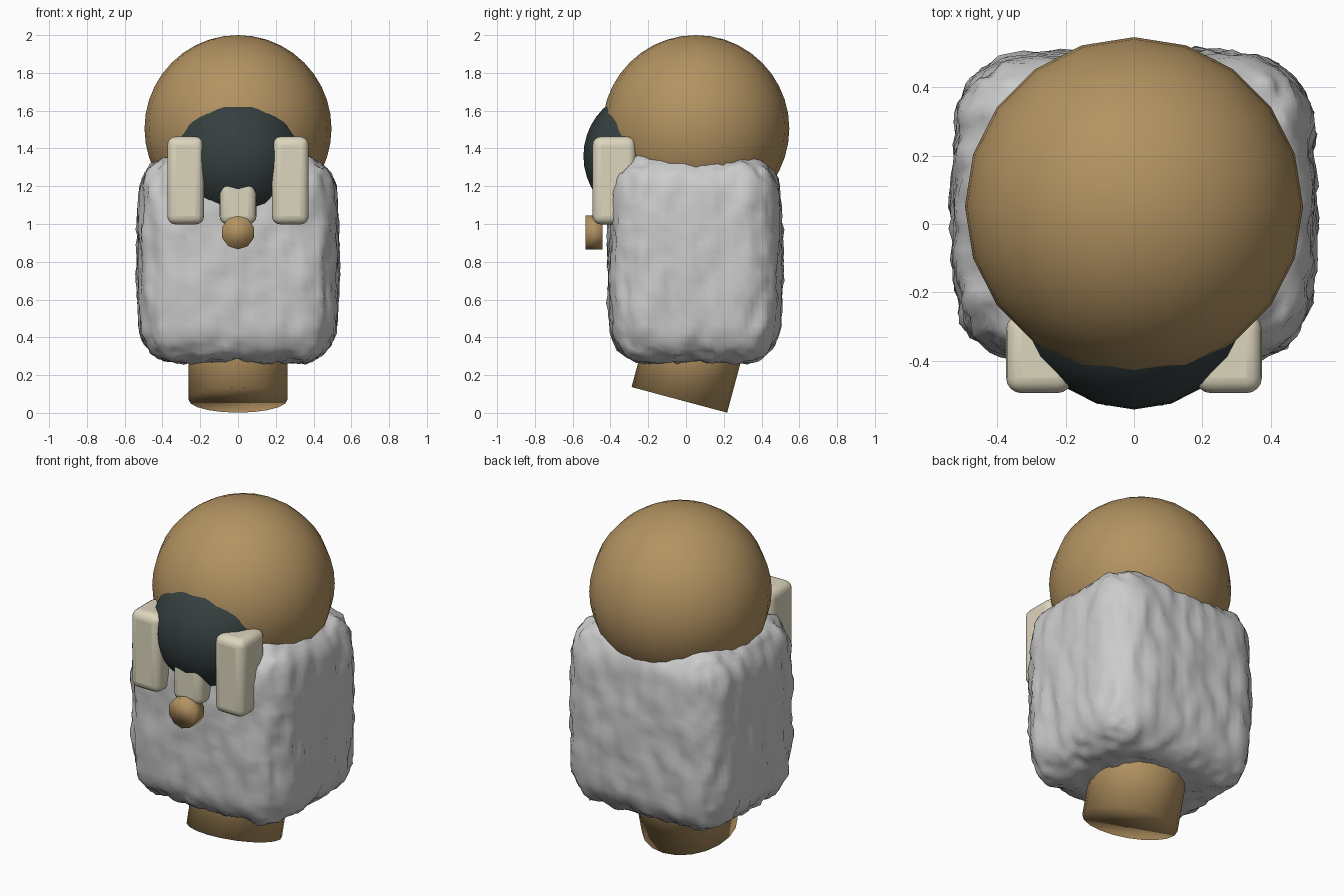
import bpy, bmesh, math
from mathutils import Vector, noise

if "Cube" in bpy.data.objects:
    bpy.data.objects.remove(bpy.data.objects["Cube"])


def material(name, rgb):
    m = bpy.data.materials.new(name)
    m.diffuse_color = (*rgb, 1)
    m.use_nodes = True
    m.node_tree.nodes["Principled BSDF"].inputs["Base Color"].default_value = m.diffuse_color
    return m


TAN = material("tan", (0.45, 0.29, 0.12))
CREAM = material("cream", (0.72, 0.67, 0.51))
DARK = material("dark", (0.036, 0.05, 0.05))


def finish(name, mat=None, angle=40):
    ob = bpy.context.object
    ob.name = name
    if mat:
        ob.data.materials.append(mat)
    bpy.ops.object.shade_smooth_by_angle(angle=math.radians(angle))
    return ob


def ball(name, r, loc, mat):
    bpy.ops.mesh.primitive_uv_sphere_add(segments=20, ring_count=20, radius=r, location=loc)
    return finish(name, mat)


def tube(name, sides, r, depth, loc, rot, mat):
    bpy.ops.mesh.primitive_cylinder_add(vertices=sides, radius=r, depth=depth,
                                        location=loc, rotation=rot)
    # Caps are shaded smoothly into the sides
    return finish(name, mat, 180)


def soft_box(name, size, loc, mat):
    bpy.ops.mesh.primitive_cube_add(size=1, location=loc)
    ob = bpy.context.object
    ob.scale = size
    bpy.ops.object.transform_apply(location=False, rotation=False, scale=True)
    bev = ob.modifiers.new("bevel", 'BEVEL')
    bev.width, bev.segments = 0.045, 4
    return finish(name, mat, 60)


# Shaggy body: finely gridded box, rounded bulging sides, vertically stretched noise
half, radius, centre = Vector((0.53, 0.46, 0.545)), 0.18, Vector((0, 0.048, 0.815))
bpy.ops.mesh.primitive_cube_add(size=2)
body = bpy.context.object
bm = bmesh.new()
bm.from_mesh(body.data)
bmesh.ops.subdivide_edges(bm, edges=bm.edges[:], cuts=27, use_grid_fill=True)
for v in bm.verts:
    p = Vector([v.co[i] * half[i] for i in range(3)])
    core = Vector([max(-half[i] + radius, min(half[i] - radius, p[i])) for i in range(3)])
    n = (p - core).normalized()
    p = core + n * radius
    u, w, t = p.x / half.x, p.y / half.y, p.z / half.z
    p.x *= 1 - 0.05 * w * w - 0.05 * t * t
    p.y *= 1 - 0.06 * u * u - 0.06 * t * t
    shag = noise.noise(Vector((p.x * 16, p.y * 16, p.z * 5))) * 0.018
    shag += noise.noise(p * 23) * 0.012
    v.co = centre + p + n * shag
bm.to_mesh(body.data)
bm.free()
finish("woolly_body", None, 60)

# Head and dark face dome
ball("head", 0.495, (0, 0.052, 1.505), TAN)
ball("face_dome", 0.353, (0, -0.19, 1.36), DARK)

# Side blocks and the short centre block under the face
for side, x in (("left", -0.277), ("right", 0.277)):
    soft_box("side_block_" + side, (0.195, 0.23, 0.465), (x, -0.38, 1.23), CREAM)
soft_box("centre_block", (0.195, 0.23, 0.3), (0, -0.38, 1.147), CREAM)

# Round disc below the centre block
tube("front_disc", 10, 0.089, 0.09, (0, -0.486, 0.955), (math.pi / 2, 0, 0), TAN)

# Tilted base stump
tilt = math.radians(15)
axis = Vector((0, math.sin(tilt), math.cos(tilt)))
tube("base_stump", 20, 0.262, 0.5, Vector((0, -0.035, 0.069)) + axis * 0.25, (-tilt, 0, 0), TAN)
